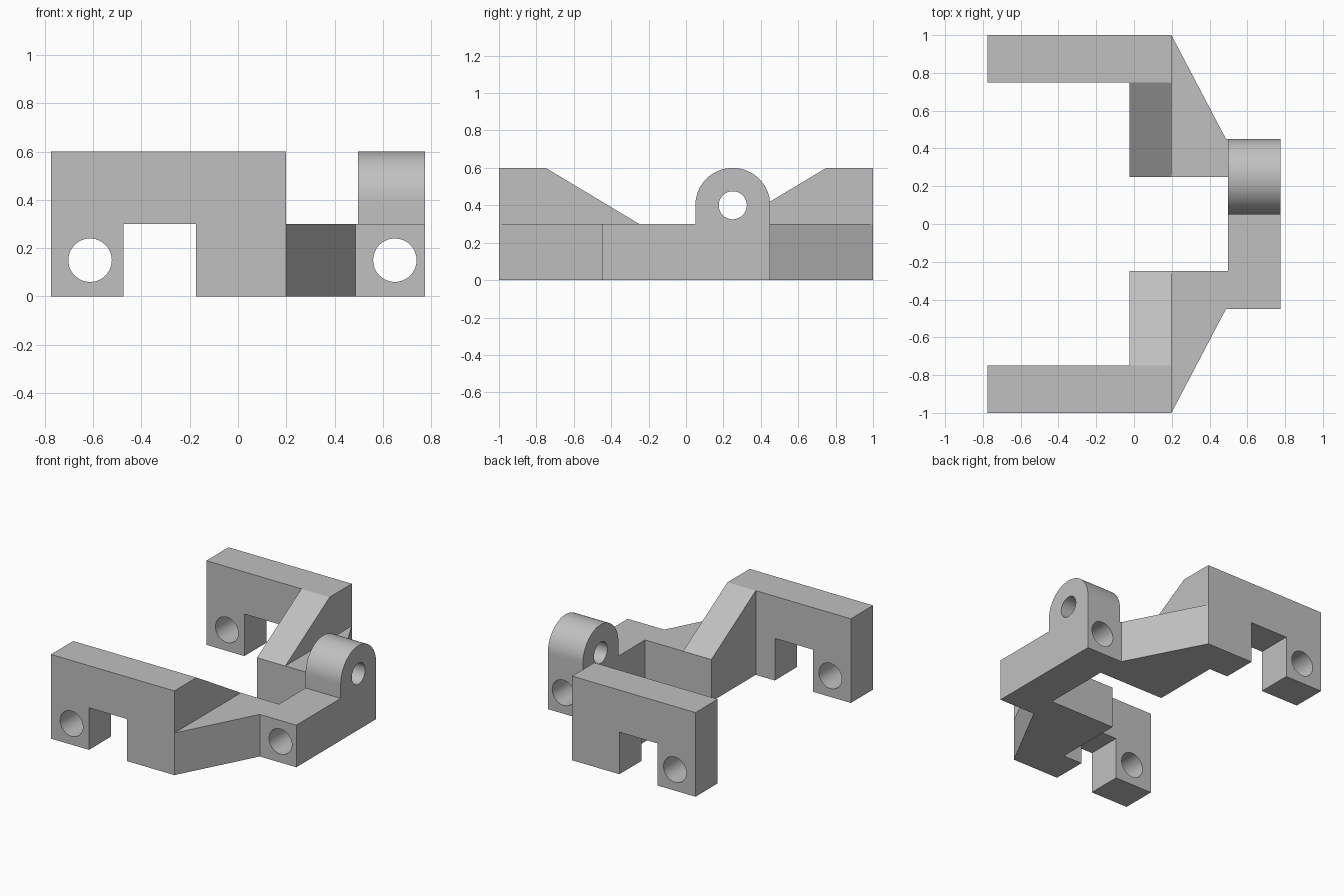
import bpy, bmesh, math
from mathutils import Vector

old = bpy.data.objects.get("Cube")
if old:
    bpy.data.objects.remove(old)

grey = bpy.data.materials.new("plain grey")
grey.use_nodes = True
COLOUR = (0.53, 0.53, 0.53, 1)
grey.diffuse_color = COLOUR
grey.node_tree.nodes["Principled BSDF"].inputs["Base Color"].default_value = COLOUR


def extrude(name, profile, axis, start, end):
    """Extrude a 2D profile (the other two axes, in order) along an axis."""
    bm = bmesh.new()
    verts = []
    for p in profile:
        co = list(p)
        co.insert("xyz".index(axis), start)
        verts.append(bm.verts.new(co))
    face = bm.faces.new(verts)
    grown = bmesh.ops.extrude_face_region(bm, geom=[face])["geom"]
    offset = Vector([end - start if a == axis else 0 for a in "xyz"])
    bmesh.ops.translate(bm, vec=offset, verts=[g for g in grown if isinstance(g, bmesh.types.BMVert)])
    bmesh.ops.recalc_face_normals(bm, faces=bm.faces)
    mesh = bpy.data.meshes.new(name)
    bm.to_mesh(mesh)
    bm.free()
    mesh.materials.append(grey)
    obj = bpy.data.objects.new(name, mesh)
    bpy.context.collection.objects.link(obj)
    return obj


def arc(cx, cy, r, a0, a1, n):
    angles = [a0 + (a1 - a0) * i / n for i in range(n + 1)]
    return [(cx + r * math.cos(a), cy + r * math.sin(a)) for a in angles]


def drill(obj, axis, cx, cy, r, start, end):
    """Cut a round hole through a part."""
    cutter = extrude("hole_cutter", arc(cx, cy, r, 0, math.tau, 48)[:-1], axis, start, end)
    cutter.hide_render = True
    mod = obj.modifiers.new("hole", "BOOLEAN")
    mod.operation, mod.solver, mod.object = "DIFFERENCE", "EXACT", cutter
    bpy.ops.object.select_all(action="DESELECT")
    obj.select_set(True)
    bpy.context.view_layer.objects.active = obj
    bpy.ops.object.modifier_apply(modifier=mod.name)
    bpy.data.objects.remove(cutter)


def smooth(obj):
    bpy.ops.object.select_all(action="DESELECT")
    obj.select_set(True)
    bpy.context.view_layer.objects.active = obj
    bpy.ops.object.shade_smooth_by_angle(angle=math.radians(30))


LOW, HIGH = 0.3, 0.6
BACK, CORNER, BAR_IN, BAR_OUT = -0.775, 0.198, 0.498, 0.775

for side, s in (("left", 1), ("right", -1)):
    # Long arm with a notch underneath and a hole in its free leg
    arm = extrude(side + "_arm", [
        (BACK, 0), (-0.475, 0), (-0.475, LOW), (-0.175, LOW),
        (-0.175, 0), (CORNER, 0), (CORNER, HIGH), (BACK, HIGH)], "y", s * 0.75, s)
    drill(arm, "y", -0.613, 0.15, 0.09, s * 0.7, s * 1.05)
    smooth(arm)

    # Sloping rib on the inner side of the arm
    extrude(side + "_rib", [(s * 0.75, 0), (s * 0.75, HIGH), (s * 0.25, LOW), (s * 0.25, 0)],
            "x", -0.025, CORNER)

    # Tapered plate joining the arm to the cross bar
    extrude(side + "_plate", [
        (CORNER, s), (0.487, s * 0.45), (BAR_IN, s * 0.45),
        (BAR_IN, s * 0.25), (CORNER, s * 0.25)], "z", 0, LOW)

# Cross bar with a rounded lug rising from its left half
bar = extrude("cross_bar", [(-0.45, 0), (0.45, 0)]
              + arc(0.25, 0.4, 0.2, 0, math.pi, 32)
              + [(0.05, LOW), (-0.45, LOW)], "x", BAR_IN, BAR_OUT)
drill(bar, "x", 0.25, 0.4, 0.075, 0.4, 0.9)
drill(bar, "y", 0.65, 0.15, 0.09, -0.5, 0.5)
smooth(bar)
